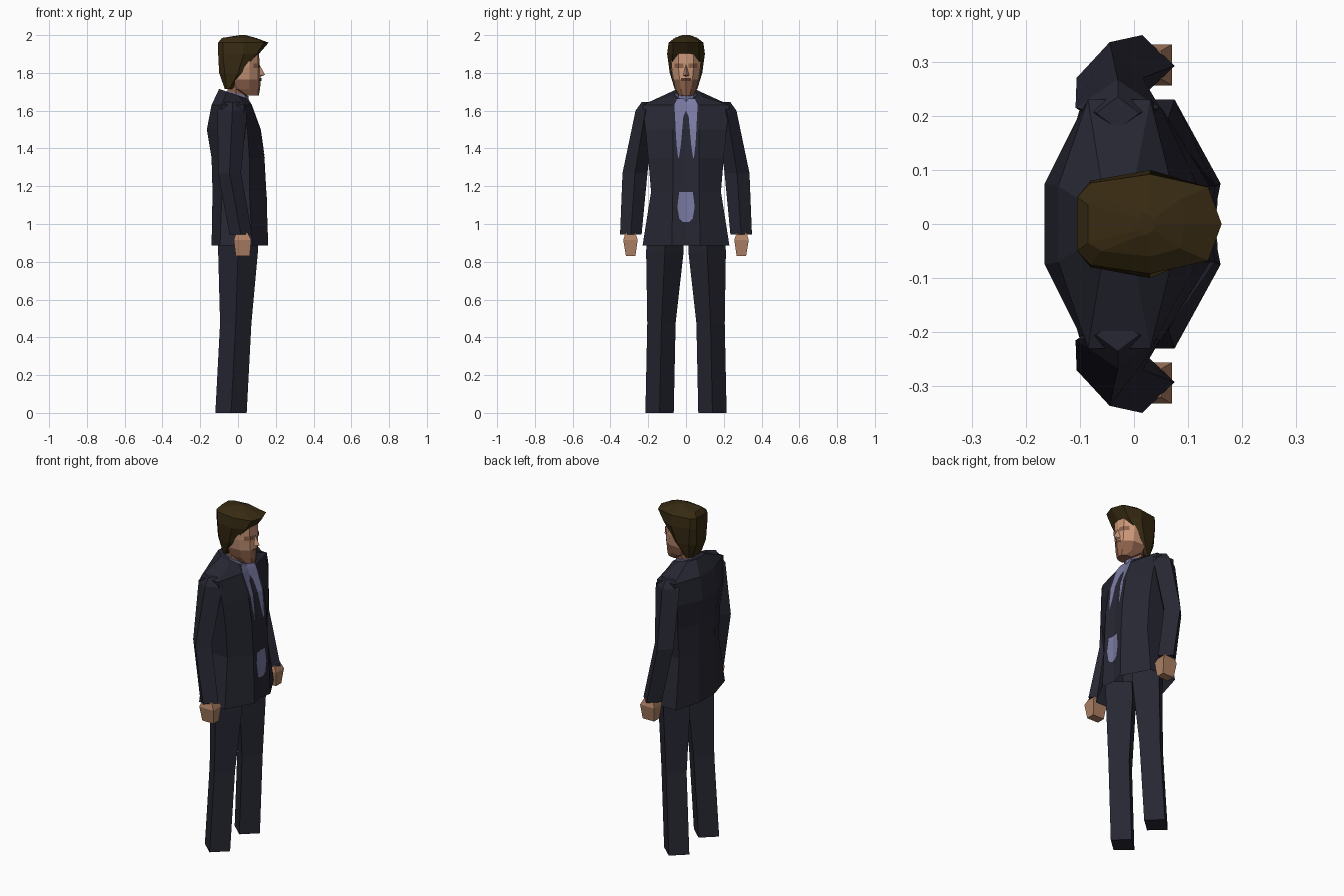
import bpy, bmesh

if "Cube" in bpy.data.objects:
    bpy.data.objects.remove(bpy.data.objects["Cube"])


def mat(name, rgb):
    m = bpy.data.materials.new(name)
    m.diffuse_color = (*rgb, 1)
    m.use_nodes = True
    m.node_tree.nodes["Principled BSDF"].inputs["Base Color"].default_value = m.diffuse_color
    return m


SUIT = mat("suit navy", (0.020, 0.020, 0.033))
SHIRT = mat("shirt lilac", (0.19, 0.19, 0.36))
SKIN = mat("skin", (0.60, 0.31, 0.19))
HAND = mat("hand skin", (0.42, 0.22, 0.13))
BEARD = mat("beard brown", (0.26, 0.12, 0.07))
DARK = mat("mouth brown", (0.10, 0.04, 0.025))
HAIR = mat("hair brown", (0.038, 0.023, 0.006))


def make(name, verts, faces, *mats):
    me = bpy.data.meshes.new(name)
    me.from_pydata(verts, [], faces)
    bm = bmesh.new()
    bm.from_mesh(me)
    bmesh.ops.recalc_face_normals(bm, faces=bm.faces)
    bm.to_mesh(me)
    bm.free()
    for m in mats:
        me.materials.append(m)
    ob = bpy.data.objects.new(name, me)
    bpy.context.collection.objects.link(ob)
    return ob


def skin_rings(name, rings, *mats, bottom=True, top=True):
    """Join equal-length rings of points into a faceted tube."""
    n = len(rings[0])
    verts = [p for r in rings for p in r]
    faces = []
    for k in range(len(rings) - 1):
        for i in range(n):
            j = (i + 1) % n
            faces.append((k * n + i, k * n + j, k * n + n + j, k * n + n + i))
    if bottom:
        faces.append(tuple(range(n))[::-1])
    if top:
        faces.append(tuple(range(len(verts) - n, len(verts))))
    return make(name, verts, faces, *mats)


def mirrored_ring(z, half, tilt=0):
    """half: (x, y>=0) points from back to front, mirrored across y = 0."""
    pts = list(half) + [(x, -y) for x, y in reversed(half) if y > 0]
    return [(x, y, z - tilt * x) for x, y in pts]


# Jacket: z, back, rear side, front side, front, front centre, back y, side y, front y
JACKET = [
    (0.885, -0.14, -0.095, 0.075, 0.16, 0.145, 0.075, 0.23, 0.075),
    (1.17, -0.135, -0.085, 0.06, 0.15, 0.142, 0.075, 0.185, 0.07),
    (1.35, -0.14, -0.085, 0.06, 0.14, 0.132, 0.075, 0.20, 0.07),
    (1.50, -0.165, -0.095, 0.05, 0.118, 0.108, 0.075, 0.215, 0.07),
    (1.63, -0.14, -0.085, 0.03, 0.07, 0.06, 0.07, 0.23, 0.07),
    (1.68, -0.10, -0.06, 0.00, 0.04, 0.035, 0.045, 0.075, 0.05),
]


def jacket_ring(r):
    z, xb, x1, x2, xf, xc, yb, ys, yf = r
    return mirrored_ring(z, [(xb, yb), (x1, ys), (x2, ys), (xf, yf), (xc, 0)],
                         0.35 if z > 1.65 else 0)


skin_rings("jacket", [jacket_ring(r) for r in JACKET], SUIT, bottom=False)


def front_x(z, y):
    """Front surface of the jacket at height z."""
    for a, b in zip(JACKET, JACKET[1:]):
        if z <= b[0]:
            t = (z - a[0]) / (b[0] - a[0])
            c, f, w = (a[i] + (b[i] - a[i]) * t for i in (5, 4, 8))
            return c + (f - c) * y / w


def chest_plate(name, rows, material):
    """rows of (z, inner y, outer y), mirrored, laid just over the jacket."""
    verts, faces = [], []
    for s in (1, -1):
        base = len(verts)
        for z, a, b in rows:
            verts += [(front_x(z, y) + 0.005, s * y, z) for y in (a, b)]
        for k in range(len(rows) - 1):
            i = base + 2 * k
            f = (i, i + 1, i + 3, i + 2)
            faces.append(f if s > 0 else f[::-1])
    return make(name, verts, faces, material)


chest_plate("shirt_chest", [(1.35, 0.037, 0.042), (1.42, 0.027, 0.05), (1.50, 0.02, 0.055),
                            (1.57, 0.014, 0.058), (1.60, 0, 0.06), (1.63, 0, 0.06),
                            (1.665, 0, 0.05)], SHIRT)
chest_plate("shirt_waist", [(1.01, 0, 0.018), (1.03, 0, 0.036), (1.09, 0, 0.046),
                            (1.14, 0, 0.04), (1.17, 0, 0.036)], SHIRT)


def diamond(z, cx, cy, rx, ry):
    return [(cx + rx, cy, z), (cx, cy + ry, z), (cx - rx, cy, z), (cx, cy - ry, z)]


def limb(name, rings, material):
    for side, s in (("left", 1), ("right", -1)):
        skin_rings(f"{side}_{name}", [diamond(z, cx, s * cy, rx, ry)
                                      for z, cx, cy, rx, ry in rings], material)


# Legs and sleeves: four-sided tapered limbs
limb("leg", [(0, -0.037, 0.14, 0.083, 0.075), (0.475, -0.012, 0.13, 0.083, 0.075),
             (0.85, 0.0, 0.112, 0.105, 0.099), (0.95, 0.0, 0.112, 0.11, 0.095)], SUIT)
limb("sleeve", [(0.945, 0.015, 0.292, 0.06, 0.057), (1.27, -0.045, 0.27, 0.061, 0.066),
                (1.60, -0.03, 0.215, 0.078, 0.052), (1.645, -0.03, 0.205, 0.04, 0.03)], SUIT)

# Hands: tapered blocks
for side, s in (("left", 1), ("right", -1)):
    rings = []
    for z, x0, x1, y0, y1 in ((0.83, -0.012, 0.062, 0.268, 0.318),
                              (0.915, -0.022, 0.07, 0.256, 0.332),
                              (0.955, -0.01, 0.05, 0.268, 0.32)):
        rings.append([(x0, s * y0, z), (x1, s * y0, z), (x1, s * y1, z), (x0, s * y1, z)])
    skin_rings(f"{side}_hand", rings, HAND)

# Neck and shirt collar
neck = [(-0.055, 0.03), (-0.01, 0.052), (0.035, 0.035), (0.05, 0)]
skin_rings("neck", [mirrored_ring(1.62, neck), mirrored_ring(1.75, neck)], BEARD)
skin_rings("shirt_collar", [mirrored_ring(z, [(x * 1.12, y * 1.12) for x, y in neck], 0.25)
                            for z in (1.62, 1.69)], SHIRT)

# Head: beard colour on the jaw, skin above
head = skin_rings("head", [
    mirrored_ring(1.68, [(0.03, 0.02), (0.05, 0.04), (0.085, 0.035), (0.105, 0.02), (0.11, 0)]),
    mirrored_ring(1.715, [(-0.04, 0.03), (0.0, 0.058), (0.06, 0.056), (0.105, 0.028), (0.117, 0)]),
    mirrored_ring(1.765, [(-0.08, 0.04), (-0.02, 0.07), (0.06, 0.066), (0.105, 0.034), (0.12, 0)]),
    mirrored_ring(1.83, [(-0.09, 0.04), (-0.02, 0.082), (0.06, 0.076), (0.105, 0.04), (0.113, 0)]),
    mirrored_ring(1.93, [(-0.09, 0.04), (-0.02, 0.085), (0.06, 0.078), (0.105, 0.04), (0.112, 0)]),
], SKIN, BEARD)
for p in head.data.polygons:
    p.material_index = 1 if p.center.z < 1.75 else 0

# Nose: four-sided wedge
make("nose", [(0.108, 0, 1.855), (0.105, 0.02, 1.785), (0.105, -0.02, 1.785), (0.143, 0, 1.79),
              (0.105, 0, 1.775)],
     [(0, 1, 3), (0, 3, 2), (1, 4, 3), (2, 3, 4)], SKIN)


# Face details: thin plates folded along the centre and cheek lines
def face_plate(name, z0, z1, ys, xs, material):
    for side, s in (("left", 1), ("right", -1)):
        v = [(x, s * y, z) for z in (z0, z1) for y, x in zip(ys, xs)]
        n = len(ys)
        f = [(i, i + 1, n + i + 1, n + i) for i in range(n - 1)]
        make(f"{side}_{name}", v, [q if s > 0 else q[::-1] for q in f], material)


face_plate("eye_band", 1.825, 1.85, (0.012, 0.04, 0.062), (0.115, 0.109, 0.083), BEARD)
face_plate("mouth", 1.758, 1.772, (0, 0.026), (0.125, 0.112), DARK)

# Hair: shell over crown, sides and nape
skin_rings("hair", [
    mirrored_ring(1.715, [(-0.07, 0.04), (-0.06, 0.055), (-0.045, 0.06), (-0.03, 0.05), (-0.03, 0)]),
    mirrored_ring(1.80, [(-0.10, 0.045), (-0.07, 0.075), (0.0, 0.086), (0.02, 0.075), (0.02, 0)]),
    mirrored_ring(1.90, [(-0.105, 0.05), (-0.08, 0.08), (0.03, 0.10), (0.10, 0.07), (0.11, 0)]),
    mirrored_ring(1.96, [(-0.105, 0.05), (-0.08, 0.076), (0.03, 0.092), (0.137, 0.068), (0.162, 0)]),
    mirrored_ring(1.985, [(-0.085, 0.035), (-0.06, 0.05), (0.03, 0.06), (0.085, 0.045), (0.095, 0)]),
    mirrored_ring(2.0, [(0.01, 0.01), (0.015, 0.02), (0.025, 0.02), (0.035, 0.01), (0.04, 0)]),
], HAIR)
